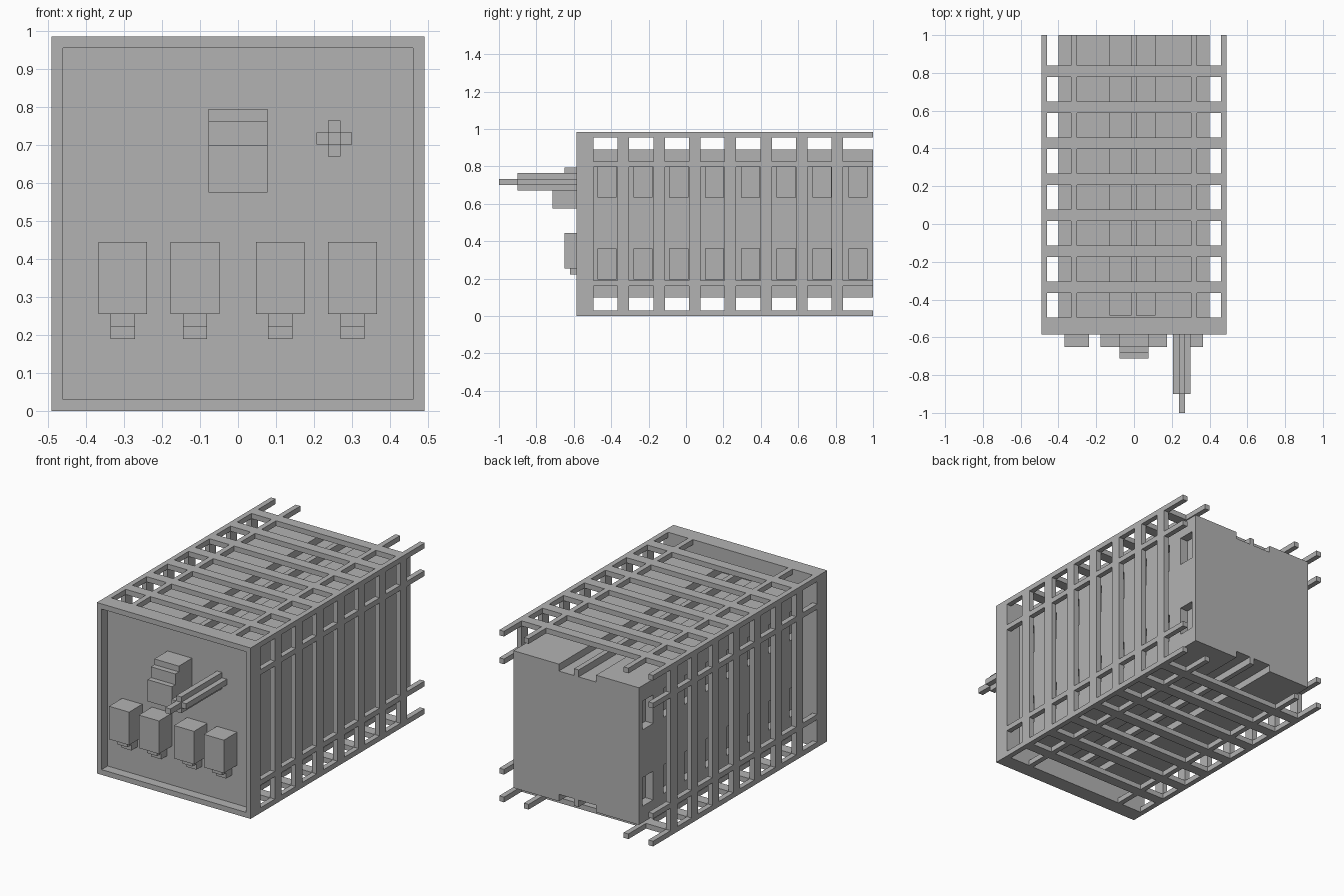
import bpy, bmesh
from mathutils import Matrix, Vector

default = bpy.data.objects.get("Cube")
if default:
    bpy.data.objects.remove(default, do_unlink=True)

grey = bpy.data.materials.new("plain grey")
grey.use_nodes = True
GREY = (0.45, 0.45, 0.45, 1)
grey.diffuse_color = GREY
grey.node_tree.nodes["Principled BSDF"].inputs["Base Color"].default_value = GREY

# Main dimensions
HALF_W, MID_Z, HALF_H = 0.49, 0.4925, 0.4925
WALL = 0.03
FRONT, BACK = -0.585, 1.0
BAY_START, BAY_LEN, PITCH, BAYS = -0.495, 0.13, 0.1907, 8
PANEL = -0.53


def add_box(bm, x, y, z):
    """Add a box given (low, high) ranges."""
    size = Vector((x[1] - x[0], y[1] - y[0], z[1] - z[0]))
    centre = Vector((sum(x), sum(y), sum(z))) / 2
    bmesh.ops.create_cube(bm, size=1, matrix=Matrix.Translation(centre) @ Matrix.Diagonal(size).to_4x4())


def add_ring(bm, y0, y1):
    """Add a rectangular hoop around the y axis."""
    corners = [(-1, -1), (1, -1), (1, 1), (-1, 1)]
    loops = []
    for inset, y in ((0, y0), (0, y1), (WALL, y1), (WALL, y0)):
        loops.append([bm.verts.new((sx * (HALF_W - inset), y, MID_Z + sz * (HALF_H - inset)))
                      for sx, sz in corners])
    for k in range(4):
        a, b = loops[k], loops[(k + 1) % 4]
        for i in range(4):
            j = (i + 1) % 4
            bm.faces.new((a[i], a[j], b[j], b[i]))


def finish(name, bm):
    bmesh.ops.recalc_face_normals(bm, faces=bm.faces)
    mesh = bpy.data.meshes.new(name)
    bm.to_mesh(mesh)
    bm.free()
    mesh.materials.append(grey)
    obj = bpy.data.objects.new(name, mesh)
    bpy.context.collection.objects.link(obj)
    return obj


def boxes(name, ranges):
    bm = bmesh.new()
    for x, y, z in ranges:
        add_box(bm, x, y, z)
    return finish(name, bm)


def around(centre, half):
    return (centre - half, centre + half)


# Front rim and the hoops between the bays
bm = bmesh.new()
add_ring(bm, FRONT, BAY_START)
for k in range(BAYS - 1):
    start = BAY_START + k * PITCH
    add_ring(bm, start + BAY_LEN, start + PITCH)
finish("cage_hoops", bm)

# Lengthwise rails: four corners plus two on every side
half = WALL / 2
edge_x, edge_z, inner = HALF_W - half, HALF_H - half, 0.318
spots = [(sx * px, sz * pz) for sx in (-1, 1) for sz in (-1, 1)
         for px, pz in ((edge_x, edge_z), (inner, edge_z), (edge_x, inner))]
rails = []
for k in range(BAYS):
    start = BAY_START + k * PITCH
    end = BACK if k == BAYS - 1 else start + BAY_LEN
    rails += [(around(px, half), (start, end), around(MID_Z + pz, half)) for px, pz in spots]
boxes("cage_rails", rails)

# Recessed front panel
boxes("front_panel", [(around(0, HALF_W - WALL), (PANEL, BAY_START),
                       around(MID_Z, HALF_H - WALL))])

# Inner core with side pockets and lengthwise grooves
CORE_X, CORE_Z = 0.40, (0.10, 0.89)
core = boxes("inner_core", [((-CORE_X, CORE_X), (BAY_START, BACK), CORE_Z)])
cuts = []
for side in (-1, 1):
    for k in range(BAYS):
        y = -0.47 + k * 0.1915
        for z in ((0.195, 0.36), (0.635, 0.80)):
            cuts.append((around(side * CORE_X, 0.05), (y, y + 0.097), z))
for z in CORE_Z:
    for x in ((-0.127, -0.016), (0.013, 0.11)):
        cuts.append((x, (BAY_START + 0.01, BACK + 0.1), around(z, 0.04)))
cutter = boxes("core_cutter", cuts)
cutter.hide_render = True
cut = core.modifiers.new("pockets", "BOOLEAN")
cut.operation, cut.solver, cut.object = "DIFFERENCE", "EXACT", cutter
bpy.context.view_layer.update()
carved = bpy.data.meshes.new_from_object(core.evaluated_get(bpy.context.evaluated_depsgraph_get()))
core.modifiers.clear()
core.data = carved
bpy.data.objects.remove(cutter, do_unlink=True)

# Row of four blocks, each with a stepped tab underneath
for n, x in enumerate((-0.303, -0.113, 0.111, 0.301), 1):
    boxes(f"front_block_{n}", [(around(x, 0.064), (-0.65, PANEL), (0.255, 0.445))])
    boxes(f"block_tab_{n}", [(around(x, 0.032), (-0.62, PANEL), (0.223, 0.255)),
                             (around(x, 0.032), (-0.583, PANEL), (0.19, 0.223))])

# Stepped block in the middle of the panel
boxes("stepped_block", [(around(0, 0.078), (-0.713, PANEL), (0.575, 0.70)),
                        (around(0, 0.078), (-0.682, PANEL), (0.70, 0.762)),
                        (around(0, 0.078), (-0.65, PANEL), (0.762, 0.795))])

# Cross-shaped rod with a longer centre
ROD_X, ROD_Z, THIN, WIDE = 0.253, 0.717, 0.016, 0.047
arms = [(around(ROD_X, THIN), (-1.0, PANEL), around(ROD_Z, THIN))]
for s in (-1, 1):
    reach = sorted((s * THIN, s * WIDE))
    arms.append(([ROD_X + r for r in reach], (-0.90, PANEL), around(ROD_Z, THIN)))
    arms.append((around(ROD_X, THIN), (-0.90, PANEL), [ROD_Z + r for r in reach]))
boxes("cross_rod", arms)
